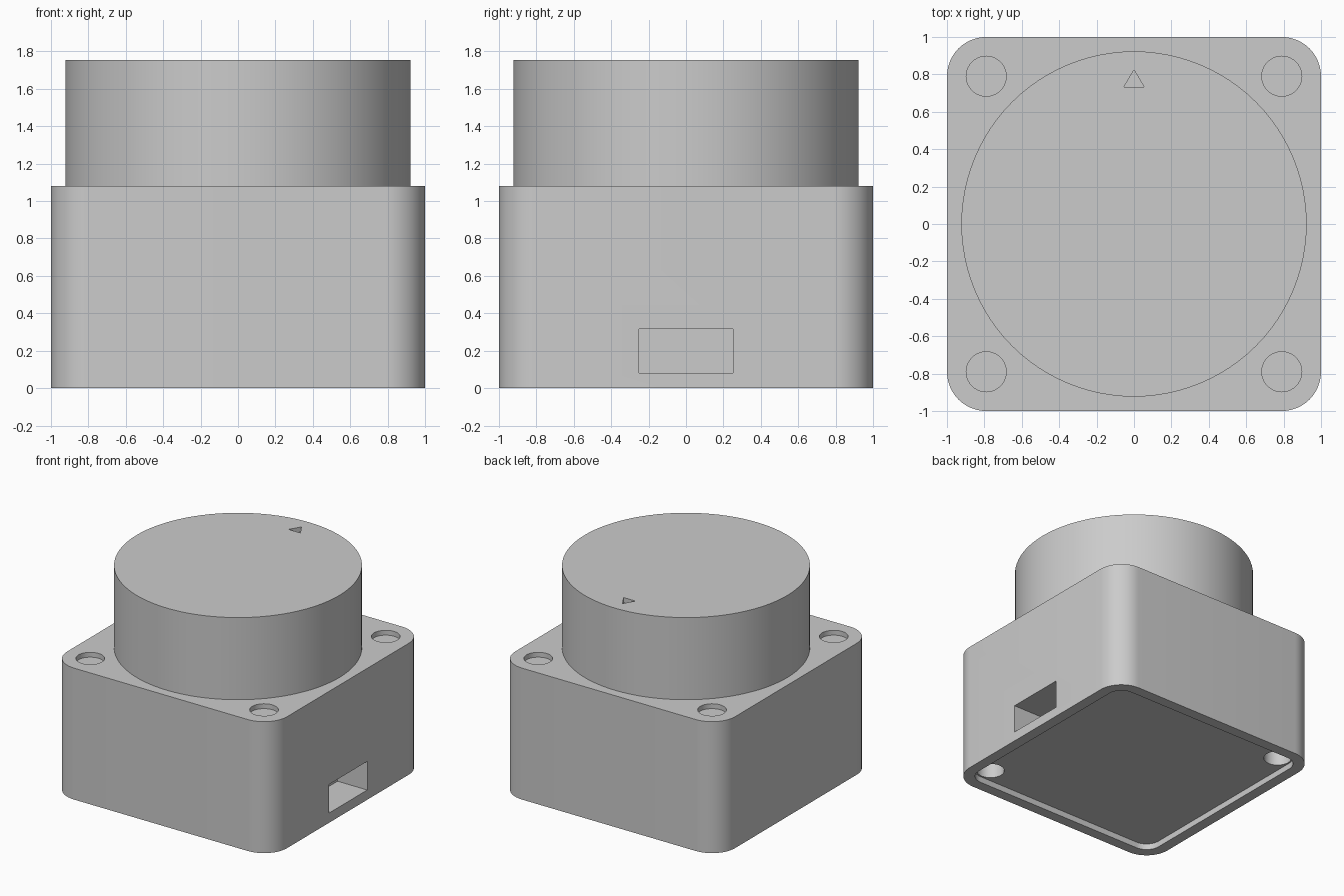
import bpy
import bmesh
from math import cos, sin, pi, radians

cube = bpy.data.objects.get("Cube")
if cube:
    bpy.data.objects.remove(cube, do_unlink=True)

GREY = (0.6, 0.6, 0.6, 1.0)
grey = bpy.data.materials.new("plain grey")
grey.use_nodes = True
grey.diffuse_color = GREY
grey.node_tree.nodes["Principled BSDF"].inputs["Base Color"].default_value = GREY


def circle(radius, sides, cx=0.0, cy=0.0):
    return [(cx + radius * cos(2 * pi * i / sides), cy + radius * sin(2 * pi * i / sides))
            for i in range(sides)]


def rounded_square(half, radius, steps=12):
    points = []
    c = half - radius
    for quarter, (sx, sy) in enumerate([(1, 1), (-1, 1), (-1, -1), (1, -1)]):
        for i in range(steps + 1):
            a = (quarter + i / steps) * pi / 2
            points.append((sx * c + radius * cos(a), sy * c + radius * sin(a)))
    return points


def prism(name, outline, z0, z1):
    """Extrude a counter-clockwise outline from z0 up to z1."""
    bm = bmesh.new()
    low = [bm.verts.new((x, y, z0)) for x, y in outline]
    high = [bm.verts.new((x, y, z1)) for x, y in outline]
    bm.faces.new(low[::-1])
    bm.faces.new(high)
    n = len(outline)
    for i in range(n):
        j = (i + 1) % n
        bm.faces.new((low[i], low[j], high[j], high[i]))
    mesh = bpy.data.meshes.new(name)
    bm.to_mesh(mesh)
    bm.free()
    mesh.materials.append(grey)
    obj = bpy.data.objects.new(name, mesh)
    bpy.context.collection.objects.link(obj)
    return obj


def activate(obj):
    bpy.ops.object.select_all(action='DESELECT')
    obj.select_set(True)
    bpy.context.view_layer.objects.active = obj


def cut(target, cutter):
    cutter.hide_render = True
    mod = target.modifiers.new("cut", 'BOOLEAN')
    mod.operation = 'DIFFERENCE'
    mod.solver = 'EXACT'
    mod.object = cutter
    activate(target)
    bpy.ops.object.modifier_apply(modifier=mod.name)
    bpy.data.objects.remove(cutter, do_unlink=True)


BODY_TOP, KNOB_TOP = 1.08, 1.755
HOLE, HOLE_R = 0.79, 0.107
RECESS = 0.05

# Rounded square housing with a shallow recess underneath
body = prism("housing", rounded_square(1.0, 0.21), 0, BODY_TOP)
cut(body, prism("recess_cutter", rounded_square(0.91, 0.12), -0.1, RECESS))

# Shallow screw pockets on the four top corners
for sx in (-1, 1):
    for sy in (-1, 1):
        ring = circle(HOLE_R, 40, sx * HOLE, sy * HOLE)
        cut(body, prism("pocket_cutter", ring, BODY_TOP - 0.04, BODY_TOP + 0.1))

# Deeper holes in two opposite corners of the recess
for s in (-1, 1):
    ring = circle(HOLE_R, 40, s * HOLE, -s * HOLE)
    cut(body, prism("bottom_hole_cutter", ring, -0.1, 0.3))

# Rectangular socket in the side
socket = [(0.73, -0.25), (1.1, -0.25), (1.1, 0.25), (0.73, 0.25)]
cut(body, prism("socket_cutter", socket, 0.08, 0.315))

# Round knob with an engraved pointer
knob = prism("knob", circle(0.923, 96), BODY_TOP, KNOB_TOP)
pointer = [(-0.054, 0.733), (0.054, 0.733), (0.0, 0.824)]
cut(knob, prism("pointer_cutter", pointer, KNOB_TOP - 0.04, KNOB_TOP + 0.1))

for obj in (body, knob):
    activate(obj)
    bpy.ops.object.shade_smooth_by_angle(angle=radians(30))
